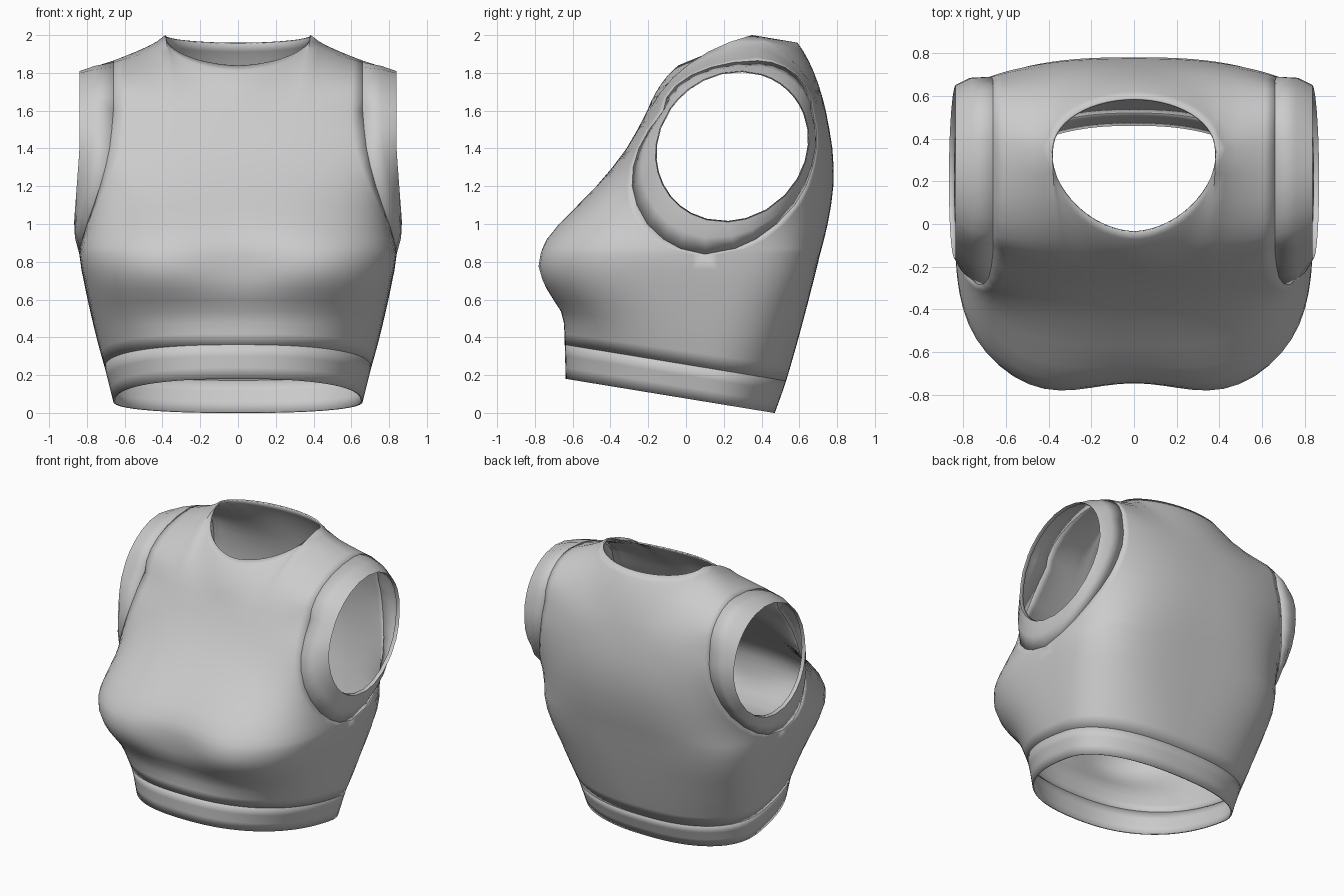
import bpy, bmesh
from math import sin, cos, pi, atan2, exp

if "Cube" in bpy.data.objects:
    bpy.data.objects.remove(bpy.data.objects["Cube"])

# Profiles: (height, value) pairs read along the body
FRONT_Y = [(0, -.637), (.18, -.642), (.34, -.647), (.42, -.662), (.5, -.70), (.58, -.728), (.68, -.742),
           (.75, -.747), (.84, -.745), (.92, -.725), (1.0, -.67), (1.2, -.475), (1.4, -.315), (1.6, -.205)]
BACK_Y = [(0, .47), (.18, .53), (.5, .62), (.84, .71), (1.0, .75), (1.2, .78), (1.4, .775), (1.6, .74)]
SQUARE = [(0, 2.35), (.18, 2.4), (.5, 3.0), (.75, 3.6), (1.0, 3.2), (1.3, 2.6), (1.6, 2.5)]
SIDE_X = [(0, .66), (.18, .705), (.34, .745), (.5, .78), (.65, .81), (.84, .84),
          (.92, .825), (1.0, .80), (1.2, .73), (1.4, .68), (1.6, .66)]
ARM_FRONT = [(.84, .1), (.87, -.03), (.92, -.12), (1.0, -.205), (1.1, -.26), (1.2, -.285),
             (1.3, -.28), (1.4, -.25), (1.5, -.195), (1.6, -.12)]
ARM_BACK = [(.84, .1), (.87, .26), (.92, .37), (1.0, .48), (1.1, .575), (1.2, .635),
            (1.3, .67), (1.4, .69), (1.5, .69), (1.6, .67)]
HEIGHTS = [.18, .26, .34, .42, .5, .58, .65, .75, .84, .87, .92, 1.0, 1.1, 1.2, 1.3, 1.4, 1.5, 1.6]
MID_Y = .1
COLS = 20
NECK_COLS = 14


def sample(pts, h, smooth=True):
    """Interpolate a profile at height h."""
    if h <= pts[0][0]:
        return pts[0][1]
    for i in range(len(pts) - 1):
        (a, p), (b, q) = pts[i], pts[i + 1]
        if h <= b:
            t = (h - a) / (b - a)
            if not smooth:
                return p + (q - p) * t
            a0, p0 = pts[max(i - 1, 0)]
            b1, q1 = pts[min(i + 2, len(pts) - 1)]
            m0 = (q - p0) / (b - a0) * (b - a)
            m1 = (q1 - p) / (b1 - a) * (b - a)
            return ((2*t**3 - 3*t*t + 1) * p + (t**3 - 2*t*t + t) * m0
                    + (3*t*t - 2*t**3) * q + (t**3 - t*t) * m1)
    return pts[-1][1]


def row(h, front):
    """One half cross-section from the centre line to the side or armhole."""
    sign = -1 if front else 1
    depth = abs(sample(FRONT_Y if front else BACK_Y, h) - MID_Y)
    n = sample(SQUARE, h)
    xe = sample(SIDE_X, h)
    reach = (sample(ARM_FRONT if front else ARM_BACK, h, False) - MID_Y) * sign
    w = xe / (1 - (reach / depth) ** n) ** (1 / n)
    end = atan2(xe, reach)
    fade = min(1, max(0, (.84 - h) / .66))
    pts = []
    for i in range(COLS + 1):
        a = end * i / COLS
        r = ((sin(a) / w) ** n + (abs(cos(a)) / depth) ** n) ** (-1 / n)
        x, y = r * sin(a), MID_Y + sign * r * cos(a)
        z = h + fade * .18 * (.465 - y) / 1.1
        if front:
            y -= .047 * sin(pi * min(x / xe, 1)) ** 2 * exp(-((h - .75) / .2) ** 2)
        pts.append((x, y, z))
    return pts


def top_row(front):
    """Half neckline followed by the shoulder seam."""
    dy, dz = (-.39, .16) if front else (.24, .04)
    pts = []
    for i in range(COLS + 1):
        if i <= NECK_COLS:
            a = pi / 2 * i / NECK_COLS
            x = .385 * sin(a) ** (1.12 if front else 1)
            pts.append((x, .35 + dy * cos(a), 2 - dz * cos(a)))
        else:
            t = (i - NECK_COLS) / (COLS - NECK_COLS)
            pts.append((.385 + .275 * t, .35 + .03 * t, 2 - .135 * t ** .75))
    return pts


def panel(front):
    """Rows from the hem band up and over the shoulder."""
    rows = [row(h, front) for h in HEIGHTS]
    low, top = rows[-1], top_row(front)
    for k in range(1, 7):
        t, a = k / 6, pi / 2 * k / 6
        new = []
        for i, (p, q) in enumerate(zip(low, top)):
            curl = .35 + .65 * (i / COLS) ** 3
            ease = (t, t + curl * (1 - cos(a) - t), t + curl * (sin(a) - t))
            new.append(tuple(p[j] + (q[j] - p[j]) * ease[j] for j in range(3)))
        rows.append(new)
    return rows


def cloth(name, grids, clip=True):
    """Skin grids of points, weld them, mirror across x and give thickness."""
    bm = bmesh.new()
    for grid in grids:
        vs = [[bm.verts.new(p) for p in r] for r in grid]
        for r, s in zip(vs, vs[1:]):
            for i in range(len(r) - 1):
                bm.faces.new((r[i], r[i + 1], s[i + 1], s[i]))
    bmesh.ops.remove_doubles(bm, verts=bm.verts, dist=.0005)
    bmesh.ops.recalc_face_normals(bm, faces=bm.faces)
    if sum(f.normal.x * f.calc_area() for f in bm.faces) < 0:
        bmesh.ops.reverse_faces(bm, faces=bm.faces)
    me = bpy.data.meshes.new(name)
    bm.to_mesh(me)
    bm.free()
    ob = bpy.data.objects.new(name, me)
    bpy.context.collection.objects.link(ob)
    ob.modifiers.new("mirror", 'MIRROR').use_clip = clip
    sol = ob.modifiers.new("thickness", 'SOLIDIFY')
    sol.thickness, sol.offset = .01, -1
    bpy.ops.object.select_all(action='DESELECT')
    ob.select_set(True)
    bpy.context.view_layer.objects.active = ob
    bpy.ops.object.shade_smooth_by_angle(angle=.7)
    return ob


# Torso: front and back panels joined at the side seams and shoulders
front_rows, back_rows = panel(True), panel(False)
cloth("torso", [front_rows, back_rows])

# Hem band around the waist
cloth("hem_band", [[row(h, f) for h in (0, .06, .12, .18)] for f in (True, False)])

# Armhole bands: from the torso edge out to an oval opening, with a small turned-in lip
start = HEIGHTS.index(.84)
edge = [r[-1] for r in front_rows[start:]] + [r[-1] for r in reversed(back_rows[start:-1])]
rings = [[], [], [], []]
for x, y, z in edge:
    a = atan2(z - 1.39, y - .235)
    c, s = cos(a), sin(a)
    low = max(0, -s)
    ox, oy, oz = .838 + .03 * low, .245 + .405 * c + .04 * s, 1.41 + .40 * s
    rings[0].append((x, y, z))
    rings[1].append(((x + ox) / 2 + .01, (y + oy) / 2 + .015 * c, (z + oz) / 2 + .004 * s))
    rings[2].append((ox, oy, oz))
    rings[3].append((ox - .025, oy - .006 * c, oz - .006 * s))
cloth("armhole_band", [rings], False)
